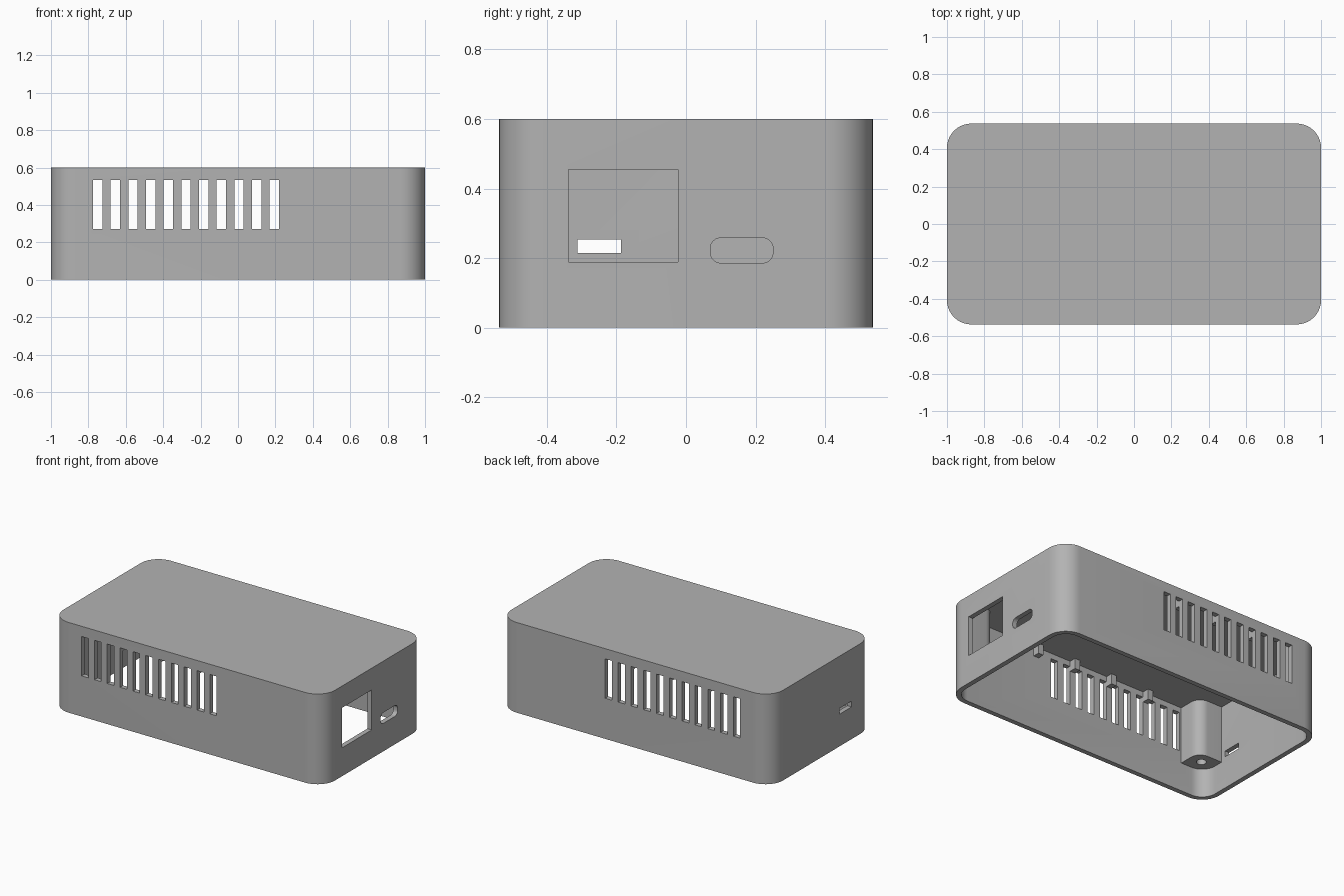
import bpy, bmesh
from math import sin, cos, pi, radians

old = bpy.data.objects.get("Cube")
if old:
    bpy.data.objects.remove(old, do_unlink=True)

grey = bpy.data.materials.new("plain grey")
grey.use_nodes = True
GREY = (0.45, 0.45, 0.45, 1)
grey.diffuse_color = GREY
grey.node_tree.nodes["Principled BSDF"].inputs["Base Color"].default_value = GREY


def prism(name, u, v, w, radii=(0, 0, 0, 0), axis="Z", steps=10):
    """Rounded rectangle spanning u by v, extruded over w along the axis."""
    corners = [(u[1], v[1], -1, -1), (u[0], v[1], 1, -1),
               (u[0], v[0], 1, 1), (u[1], v[0], -1, 1)]
    outline = []
    for i, ((cu, cv, su, sv), r) in enumerate(zip(corners, radii)):
        n = steps if r else 0
        for k in range(n + 1):
            a = pi / 2 * (i + k / max(n, 1))
            outline.append((cu + su * r + r * cos(a), cv + sv * r + r * sin(a))
                           if r else (cu, cv))
    bm = bmesh.new()
    rings = []
    for h in w:
        rings.append([bm.verts.new((h, a, b) if axis == "X" else (a, b, h))
                      for a, b in outline])
    low, high = rings
    bm.faces.new(low[::-1])
    bm.faces.new(high)
    for i in range(len(low)):
        j = (i + 1) % len(low)
        bm.faces.new((low[i], low[j], high[j], high[i]))
    mesh = bpy.data.meshes.new(name)
    bm.to_mesh(mesh)
    bm.free()
    mesh.materials.append(grey)
    obj = bpy.data.objects.new(name, mesh)
    bpy.context.collection.objects.link(obj)
    return obj


def activate(obj):
    bpy.ops.object.select_all(action="DESELECT")
    obj.select_set(True)
    bpy.context.view_layer.objects.active = obj


def cut(obj, cutter):
    mod = obj.modifiers.new("cut", "BOOLEAN")
    mod.operation = "DIFFERENCE"
    mod.solver = "EXACT"
    mod.object = cutter
    activate(obj)
    bpy.ops.object.modifier_apply(modifier=mod.name)
    bpy.data.objects.remove(cutter, do_unlink=True)


def smooth(obj):
    activate(obj)
    bpy.ops.object.shade_smooth_by_angle(angle=radians(30))


L, W, H = 1.0, 0.537, 0.6      # half length, half width, height
T = 0.032                      # wall thickness
R = 0.13                       # corner radius
IL, IW, IH = L - T, W - T, H - T

# Hollow cover, open underneath
shell = prism("case_shell", (-L, L), (-W, W), (0, H), (R,) * 4)
cut(shell, prism("cavity", (-IL, IL), (-IW, IW), (-0.1, IH), (R - T,) * 4))

# Vent slots through front and back walls
PITCH, FIRST, SLOT = 0.0944, -0.75, 0.05
for i in range(11):
    x = FIRST + i * PITCH
    cut(shell, prism("vent", (x - SLOT / 2, x + SLOT / 2), (-1, 1), (0.27, 0.532)))

# Ports: square and oblong on one end, narrow slot on the other
cut(shell, prism("square_port", (-0.337, -0.023), (0.189, 0.455), (0.8, 1.1), axis="X"))
cut(shell, prism("oblong_port", (0.07, 0.25), (0.186, 0.258), (0.8, 1.1),
                 (0.03,) * 4, axis="X"))
cut(shell, prism("card_slot", (-0.312, -0.187), (0.214, 0.253), (-1.1, -0.8), axis="X"))
smooth(shell)

# Screw posts in the inner corners
PX, PY, PZ = 0.79, 0.343, 0.19
for sx, xname in ((1, "left"), (-1, "right")):
    for sy, yname in ((1, "back"), (-1, "front")):
        radii = [0, 0, 0, 0]
        outer = {(1, 1): 0, (-1, 1): 1, (-1, -1): 2, (1, -1): 3}[sx, sy]
        radii[outer] = R - T
        radii[(outer + 2) % 4] = 0.07
        post = prism(f"screw_post_{yname}_{xname}", sorted((sx * PX, sx * IL)),
                     sorted((sy * PY, sy * IW)), (PZ, IH), radii)
        cx, cy, r = sx * 0.875, sy * 0.42, 0.03
        cut(post, prism("screw_hole", (cx - r, cx + r), (cy - r, cy + r),
                        (0, 0.45), (r,) * 4, steps=6))
        smooth(post)

# Small ribs under the roof, between the slots
for i in range(4):
    x = FIRST + (2.5 + 3 * i) * PITCH
    for sy, yname in ((1, "back"), (-1, "front")):
        prism(f"rib_{yname}_{i + 1}", (x - 0.019, x + 0.019),
              sorted((sy * IW, sy * (IW - 0.045))), (0.5, IH))
